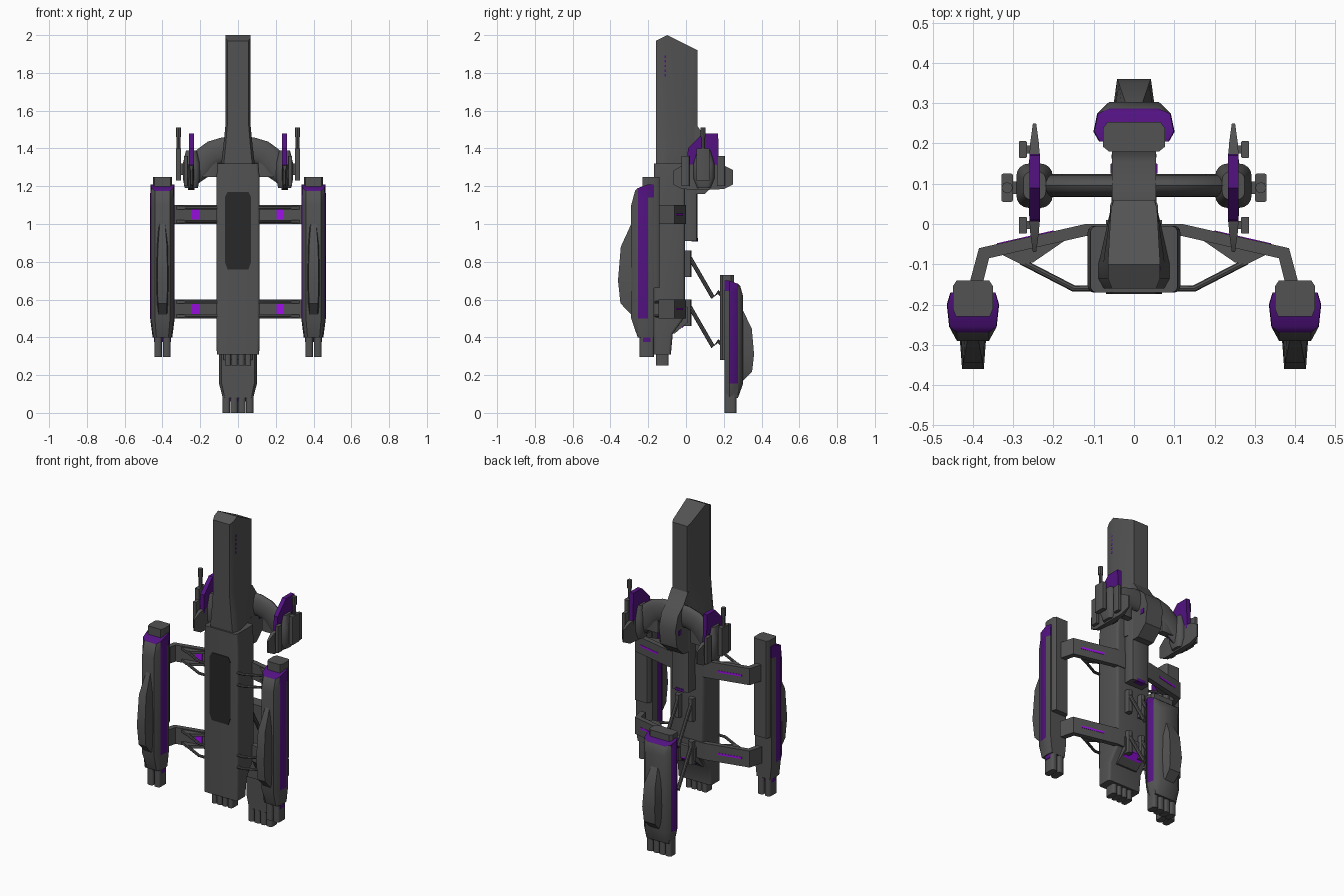
import bpy, bmesh, math
from mathutils import Vector

if "Cube" in bpy.data.objects:
    bpy.data.objects.remove(bpy.data.objects["Cube"])


def mat(name, c):
    m = bpy.data.materials.new(name)
    m.diffuse_color = (*c, 1)
    m.use_nodes = True
    m.node_tree.nodes["Principled BSDF"].inputs["Base Color"].default_value = m.diffuse_color
    return m


GREY = mat("hull grey", (0.085, 0.085, 0.085))
DARK = mat("dark panel", (0.021, 0.021, 0.021))
PURPLE = mat("purple", (0.085, 0.006, 0.22))
GLOW = mat("bright purple", (0.36, 0.005, 0.85))


def finish(bm, name, mats, rule=None):
    bmesh.ops.recalc_face_normals(bm, faces=bm.faces)
    if rule:
        for f in bm.faces:
            f.material_index = rule(f)
    me = bpy.data.meshes.new(name)
    bm.to_mesh(me)
    bm.free()
    ob = bpy.data.objects.new(name, me)
    bpy.context.collection.objects.link(ob)
    for m in mats:
        me.materials.append(m)
    bpy.context.view_layer.objects.active = ob
    ob.select_set(True)
    bpy.ops.object.shade_smooth_by_angle(angle=math.radians(35))
    ob.select_set(False)
    return ob


def loft(name, rings, mats, rule=None, strips=False):
    """Skin equal-length 3D rings and cap both ends (strips: bent caps of mirrored rings)."""
    bm = bmesh.new()
    vs = [[bm.verts.new(p) for p in r] for r in rings]
    n = len(rings[0])
    for a, b in zip(vs, vs[1:]):
        for i in range(n):
            bm.faces.new((a[i], a[(i + 1) % n], b[(i + 1) % n], b[i]))
    for cap in (vs[0], vs[-1]):
        if strips:
            for i in range(n // 2 - 1):
                bm.faces.new((cap[i], cap[i + 1], cap[n - 2 - i], cap[n - 1 - i]))
        else:
            bm.faces.new(cap)
    return finish(bm, name, mats, rule)


def rrect(cx, hw, y0, y1, r, z, n=4):
    """Rounded rectangle ring at height z."""
    pts = []
    corners = ((cx + hw - r, y1 - r), (cx - hw + r, y1 - r), (cx - hw + r, y0 + r), (cx + hw - r, y0 + r))
    for k, (x, y) in enumerate(corners):
        for i in range(n + 1):
            a = math.pi / 2 * (k + i / n)
            pts.append((x + r * math.cos(a), y + r * math.sin(a), z))
    return pts


def block(name, cx, hw, y0, y1, z0, z1, r=0.008, m=GREY, n=2):
    return loft(name, [rrect(cx, hw, y0, y1, r, z, n) for z in (z0, z1)], [m])


def slab(name, poly, z0, z1, m=GREY, s=1):
    """XY outline extruded along z."""
    return loft(name, [[(s * x, y, z) for x, y in poly] for z in (z0, z1)], [m])


def side_slab(name, poly, x0, x1, m=GREY):
    """YZ outline extruded along x."""
    return loft(name, [[(x, y, z) for y, z in poly] for x in (x0, x1)], [m])


def tube(name, path, r, m=GREY, n=8, flat=1.0):
    """Round bar following a polyline; flat squashes it in y."""
    path = [Vector(p) for p in path]
    rings = []
    for i, p in enumerate(path):
        t = (path[min(i + 1, len(path) - 1)] - path[max(i - 1, 0)]).normalized()
        ref = Vector((0, 1, 0)) if abs(t.y) < 0.9 else Vector((1, 0, 0))
        u = t.cross(ref).normalized()
        v = t.cross(u)
        ring = []
        for k in range(n):
            a = 2 * math.pi * k / n
            d = u * math.cos(a) * r + v * math.sin(a) * r
            ring.append(p + Vector((d.x, d.y * flat, d.z)))
        rings.append(ring)
    return loft(name, rings, [m])


# ---- main fuselage
loft("fuselage", [rrect(0, 0.112, -0.17, -0.08, 0.015, 0.31),
                  rrect(0, 0.115, -0.17, -0.07, 0.015, 0.42),
                  rrect(0, 0.115, -0.17, -0.005, 0.015, 0.51),
                  rrect(0, 0.115, -0.17, -0.005, 0.015, 1.24),
                  rrect(0, 0.108, -0.17, -0.005, 0.015, 1.32)], [GREY])
side = [(0.07, 0.8), (0.07, 1.14), (0.055, 1.17)]
panel = side + [(-x, z) for x, z in reversed(side)] + [(-0.055, 0.76), (0.055, 0.76)]
loft("front_panel", [[(x, y, z) for x, z in panel] for y in (-0.174, -0.166)], [DARK])
for i in range(4):
    block("body_nozzle", -0.054 + 0.036 * i, 0.016, -0.16, -0.092, 0.25, 0.32, 0.012, GREY, 3)

# ---- upper tower, flared at the front, with slanted top and a row of dashes
half = [(0.05, 0.06), (0.057, 0.04), (0.065, -0.1), (0.065, -0.135), (0.055, -0.16)]
ring = half + [(-x, y) for x, y in reversed(half)]
tower = [[(x * (k if y < 0 else 1), y, z) for x, y in ring]
         for z, k in ((1.2, 1.4), (1.32, 1.36), (1.42, 1.18), (1.54, 1.0))]
tower.append([(x, y, min(1.97 + (y + 0.16) * 0.5, 2 - (y + 0.1) * 0.5)) for x, y in ring])
loft("tower", tower, [GREY], None, True)
for i in range(5):
    block("tower_dash", 0.064, 0.002, -0.115, -0.106, 1.78 + 0.025 * i, 1.793 + 0.025 * i, 0.0005, PURPLE)

# ---- back spine, hub and lower wedge
block("back_spine", 0, 0.06, -0.03, 0.06, 0.91, 1.33, 0.015)
side_slab("hub", [(0, 1.53), (0.06, 1.52), (0.1, 1.46), (0.155, 1.41), (0.18, 1.33),
                  (0.165, 1.22), (0.1, 1.16), (0, 1.16)], -0.055, 0.055)
block("spine_light", 0, 0.03, 0.03, 0.063, 0.907, 0.925, 0.003, PURPLE)
side_slab("lower_wedge", [(-0.08, 0.42), (-0.06, 0.42), (0.01, 0.48), (0.01, 0.56), (-0.08, 0.6)], -0.07, 0.07)
side_slab("wedge_stripe", [(-0.02, 0.45), (0.013, 0.478), (0.013, 0.486), (-0.02, 0.47)], -0.06, 0.06, GLOW)


# ---- booster pods (two at the sides, one at the rear)
def pod(name, cx, y_in, d, z0, sx, sy, sz, tubes):
    def P(u, v, w):
        return (cx + u * sx, y_in + d * v * sy, z0 + w * sz)

    def mirrored(h):
        return [P(*p) for p in h] + [P(-u, v, w) for u, v, w in reversed(h)]

    def outline(k, tops, front=0.15):
        h = [(0.056, 0.03), (0.065, 0.06), (0.059, 0.115), (0.04, front)]
        return mirrored([(u * k, v, w) for (u, v), w in zip(h, tops)])

    def core(w):
        return mirrored([(0.04, 0.0, w), (0.05, 0.015, w), (0.05, 0.07, w), (0.042, 0.09, w)])

    def paint(f):
        c = f.calc_center_median()
        v = (c.y - y_in) * d / sy
        w = (c.z - z0) / sz
        stripe = w > 0.1 and 0.06 < v < 0.113 and abs(c.x - cx) > 0.055 * sx
        return 1 if w > 0.755 or stripe else 0

    loft(name + "_shell", [outline(0.8, (0, 0, 0, 0), 0.116), outline(1, (0.1, 0.1, 0.1, 0.1)),
                           outline(1, (0.74, 0.74, 0.74, 0.7)),
                           outline(0.98, (0.81, 0.81, 0.79, 0.775), 0.13)], [GREY, PURPLE], paint, True)
    loft(name + "_core", [core(0.26), core(0.85)], [GREY])
    # front bulge
    bulge = []
    for w, v, u in ((0.12, 0.15, 0.02), (0.18, 0.207, 0.024), (0.3, 0.22, 0.027), (0.48, 0.205, 0.024), (0.6, 0.15, 0.014)):
        bulge.append([P(u + 0.006, 0.14, w), P(u, v, w), P(-u, v, w), P(-u - 0.006, 0.14, w)])
    loft(name + "_bulge", bulge, [GREY])
    # exhaust tubes
    for i in range(tubes):
        x = cx + (i - (tubes - 1) / 2) * (0.046 if tubes == 2 else 0.041)
        a, b = sorted((y_in + d * 0.03 * sy, y_in + d * 0.105 * sy))
        block(name + "_nozzle", x, 0.0195, a, b, z0 - 0.105 * sz, z0 + 0.03, 0.014, GREY, 3)
    a, b = sorted((y_in + d * 0.045 * sy, y_in + d * 0.09 * sy))
    block(name + "_exhaust_glow", cx, 0.046 * sx, a, b, z0 - 0.025 * sz, z0 + 0.01, 0.008, PURPLE)


pod("rear_pod", 0, 0.18, 1, 0.08, 1.55, 0.82, 0.765, 4)

for s in (1, -1):
    pod("side_pod", s * 0.4, -0.14, -1, 0.40, 1, 1, 1, 2)

    # ---- side arms, braces and lamps
    for z in (1.05, 0.55):
        slab("side_arm", [(0.0, 0.0), (0.12, 0.0), (0.385, -0.06), (0.408, -0.145), (0.375, -0.145),
                          (0.36, -0.085), (0.12, -0.03), (0.0, -0.03)], z - 0.05, z + 0.05, GREY, s)
        for dz in (-0.036, 0.036):
            slab("arm_bracket", [(0.17, -0.04), (0.33, -0.075), (0.28, -0.1), (0.25, -0.095)],
                 z + dz - 0.008, z + dz + 0.008, GREY, s)
            tube("arm_brace", [(s * 0.1, -0.16, z + dz), (s * 0.15, -0.16, z + dz),
                               (s * 0.28, -0.093, z + dz)], 0.008)
        slab("arm_lamp", [(0.203, -0.046), (0.243, -0.055), (0.243, -0.064), (0.203, -0.055)],
             z - 0.027, z + 0.027, GLOW, s)
        slab("arm_stripe", [(0.2, -0.016), (0.34, -0.0478), (0.34, -0.0518), (0.2, -0.020)],
             z - 0.006, z + 0.006, GLOW, s)

    # ---- rear pod linkage
    for z in (0.79, 0.53):
        block("rear_mount", s * 0.045, 0.016, -0.04, 0.028, z - 0.07, z + 0.07, 0.012)
        tube("rear_strut", [(s * 0.045, 0.01, z + 0.05), (s * 0.045, 0.143, z - 0.18),
                            (s * 0.045, 0.17, z - 0.15), (s * 0.045, 0.21, z - 0.19)], 0.011)

    # ---- weapon arms
    tube("weapon_arm", [(0, 0.095, 1.39), (s * 0.08, 0.095, 1.39), (s * 0.13, 0.095, 1.375),
                        (s * 0.17, 0.095, 1.345), (s * 0.205, 0.095, 1.3), (s * 0.25, 0.095, 1.27)],
         0.068, GREY, 16, 0.42)
    block("arm_collar", s * 0.15, 0.045, 0.075, 0.115, 1.25, 1.33, 0.01)
    block("hub_light", s * 0.055, 0.003, 0.125, 0.15, 1.29, 1.32, 0.001, PURPLE)
    cx = s * 0.247
    loft("weapon_body", [rrect(cx, 0.034, 0.06, 0.13, 0.02, 1.19),
                         rrect(cx, 0.045, 0.04, 0.15, 0.03, 1.24),
                         rrect(cx, 0.045, 0.04, 0.15, 0.03, 1.32),
                         rrect(cx, 0.028, 0.06, 0.13, 0.02, 1.39)], [GREY])
    rail = [(-0.07, 1.21, 1.28, 0.004), (-0.02, 1.185, 1.31, 0.011), (0.09, 1.18, 1.32, 0.017),
            (0.2, 1.185, 1.31, 0.011), (0.25, 1.21, 1.285, 0.004)]
    loft("weapon_rail", [[(cx - w, y, a), (cx + w, y, a), (cx + w, y, b), (cx - w, y, b)]
                         for y, a, b, w in rail], [GREY])
    side_slab("purple_fin", [(0.005, 1.29), (0.01, 1.4), (0.09, 1.48), (0.17, 1.48), (0.175, 1.29)],
              cx - 0.013, cx + 0.013, PURPLE)
    for y in (-0.003, 0.185):
        block("small_gun", s * 0.276, 0.01, y - 0.021, y + 0.021, 1.2, 1.36, 0.003)
        block("small_gun_link", s * 0.262, 0.014, y - 0.01, y + 0.01, 1.24, 1.29, 0.004)
    block("outer_gun", s * 0.315, 0.014, 0.055, 0.125, 1.23, 1.4, 0.004)
    block("outer_gun_link", s * 0.295, 0.02, 0.075, 0.105, 1.26, 1.32, 0.006)
    tube("outer_gun_barrel", [(s * 0.315, 0.09, 1.38), (s * 0.315, 0.09, 1.46)], 0.01)
    tube("gun_muzzle", [(s * 0.315, 0.09, 1.46), (s * 0.315, 0.09, 1.51)], 0.014)
